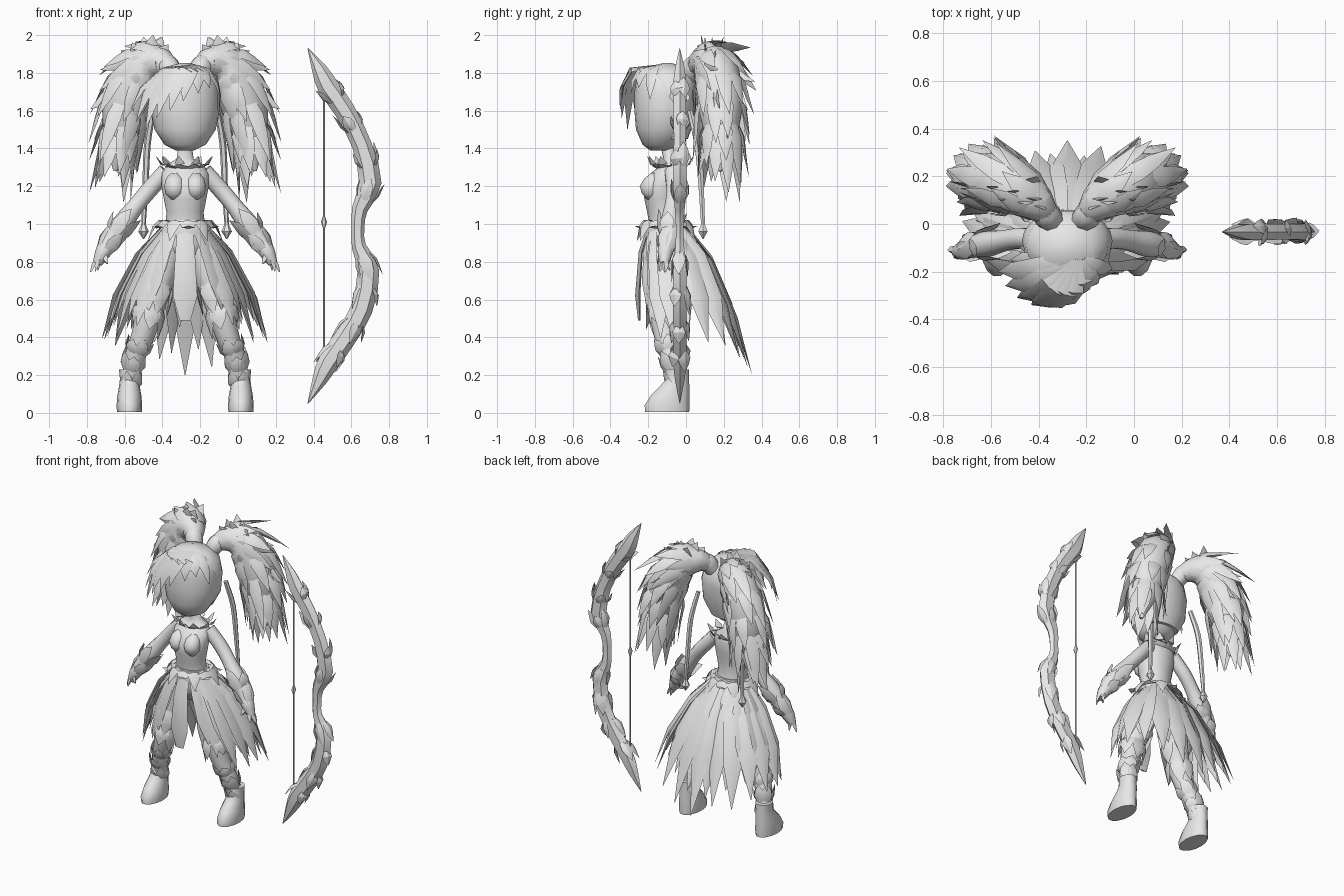
import bpy, bmesh, math, random
from mathutils import Vector as V

if "Cube" in bpy.data.objects:
    bpy.data.objects.remove(bpy.data.objects["Cube"])

random.seed(4)
CX = -0.28  # centre line of the figure
grey = bpy.data.materials.new("plain grey")
grey.diffuse_color = (0.8, 0.8, 0.8, 1)
grey.use_nodes = True
grey.node_tree.nodes["Principled BSDF"].inputs["Base Color"].default_value = grey.diffuse_color


def skin(bm, rings, caps=True):
    """Bridge successive vertex rings into a surface."""
    rows = [[bm.verts.new(p) for p in r] for r in rings]
    n = len(rows[0])
    for a, b in zip(rows, rows[1:]):
        for i in range(n):
            bm.faces.new((a[i], a[(i + 1) % n], b[(i + 1) % n], b[i]))
    if caps:
        bm.faces.new(rows[0][::-1])
        bm.faces.new(rows[-1])


def finish(bm, name, x=CX, mirror=False, angle=45):
    bmesh.ops.recalc_face_normals(bm, faces=bm.faces)
    me = bpy.data.meshes.new(name)
    bm.to_mesh(me)
    bm.free()
    ob = bpy.data.objects.new(name, me)
    bpy.context.collection.objects.link(ob)
    ob.location.x = x
    me.materials.append(grey)
    bpy.ops.object.select_all(action='DESELECT')
    ob.select_set(True)
    bpy.context.view_layer.objects.active = ob
    bpy.ops.object.shade_smooth_by_angle(angle=math.radians(angle))
    if mirror:
        ob.modifiers.new("mirror", 'MIRROR').use_mirror_merge = False
    return ob


def spline(pts, steps=3):
    """Catmull-Rom through (x, y, z, radius) points."""
    p = [V(q) for q in pts]
    p = [p[0] * 2 - p[1]] + p + [p[-1] * 2 - p[-2]]
    out = []
    for i in range(1, len(p) - 2):
        a, b, c, d = p[i - 1:i + 3]
        for k in range(steps):
            t = k / steps
            out.append((b * 2 + (c - a) * t + (a * 2 - b * 5 + c * 4 - d) * t * t
                        + (b * 3 - a - c * 3 + d) * t ** 3) * 0.5)
    return out + [p[-2]]


def frames(path):
    """Position, radius, tangent and two cross axes along a path."""
    res = []
    for i, q in enumerate(path):
        t = (path[min(i + 1, len(path) - 1)].xyz - path[max(i - 1, 0)].xyz).normalized()
        u = t.cross(V((0, 1, 0))).normalized()
        res.append((q.xyz, max(q.w, 0.002), t, u, t.cross(u)))
    return res


def tube(bm, path, n=10, flat=1):
    skin(bm, [[p + (u * math.cos(a) + v * math.sin(a) * flat) * r
               for a in (k * math.tau / n for k in range(n))]
              for p, r, t, u, v in frames(path)])


def loft(bm, rows, n=16, x=0, caps=True):
    """Horizontal ellipses given as (y, z, rx, ry)."""
    skin(bm, [[V((x + rx * math.cos(k * math.tau / n), y + ry * math.sin(k * math.tau / n), z))
               for k in range(n)] for y, z, rx, ry in rows], caps)


def blade(bm, pts, width, out, shape=(0.6, 1, 0.75, 0.02), thick=0.3):
    """Pointed leaf with a ridge on the outer side."""
    pts = [V(p) for p in pts]
    rings = []
    for i, p in enumerate(pts):
        t = (pts[min(i + 1, len(pts) - 1)] - pts[max(i - 1, 0)]).normalized()
        s = t.cross(out).normalized()
        o = s.cross(t)
        w = width * shape[i]
        rings.append([p + s * w, p + o * w * thick, p - s * w, p - o * w * thick * 0.4])
    skin(bm, rings)


def ruffle(bm, path, stations, n, length, width, flare, flat=1, top=1.99):
    """Rows of blades growing along a tube."""
    fr = frames(path)
    for j, s in enumerate(stations):
        p, r, t, u, v = fr[s]
        for k in range(n):
            a = (k + 0.5 * (j % 2) + random.uniform(-.25, .25)) * math.tau / n
            d = u * math.cos(a) + v * math.sin(a) * flat
            L = length * random.uniform(0.65, 1.25)
            f = flare * random.uniform(0.4, 1.3)
            q = [p + d * r * 0.75 - t * L * 0.15, p + d * (r + f * 0.25) + t * L * 0.25,
                 p + d * (r + f * 0.5) + t * L * 0.6, p + d * (r + f) + t * L]
            for i, c in enumerate(q):
                c.z = min(c.z - (0.03 * L * (i - 1) ** 2 if i else 0), top)
            blade(bm, q, width, d)


# head and hair cap
bm = bmesh.new()
loft(bm, [(-.14, 1.39, .05, .05), (-.13, 1.42, .11, .1), (-.12, 1.5, .162, .145), (-.11, 1.6, .182, .163),
          (-.11, 1.7, .182, .163), (-.11, 1.78, .16, .15), (-.11, 1.83, .1, .09), (-.11, 1.85, .02, .02)], 20)
finish(bm, "head")
bm = bmesh.new()
loft(bm, [(-.06, 1.45, .12, .07), (-.06, 1.55, .175, .105), (-.07, 1.68, .19, .13), (-.09, 1.78, .172, .145),
          (-.1, 1.83, .11, .1), (-.1, 1.853, .02, .02)], 20)
finish(bm, "hair_cap")

# fringe swept to one side
bm = bmesh.new()
for x, y, z, w in [(-.29, -.2, 1.6, .05), (-.26, -.26, 1.54, .05), (-.21, -.31, 1.5, .05), (-.15, -.34, 1.56, .05),
                   (-.08, -.35, 1.6, .05), (-.01, -.34, 1.65, .045), (.07, -.29, 1.69, .04), (.13, -.25, 1.72, .04),
                   (.19, -.19, 1.66, .035), (-.2, -.1, 1.5, .04), (-.24, -.15, 1.66, .04)]:
    e = V((x, y, z))
    s = V((.05 + x * .1, -.15, 1.835))
    m = V((s.x + (x - s.x) * .42, -.15 + (y + .15) * .7, 1.815))
    m2 = V((s.x + (x - s.x) * .8, -.15 + (y + .15) * .95, z + (1.81 - z) * .55))
    blade(bm, [s, m, m2, e], w, (m2 - V((0, -.1, 1.6))).normalized())
finish(bm, "fringe")

# bunched tails of hair with hair ties
bm = bmesh.new()
tail = spline([(.08, .04, 1.83, .05), (.145, .1, 1.86, .09), (.23, .155, 1.82, .12), (.31, .18, 1.64, .125),
               (.345, .185, 1.46, .085), (.37, .18, 1.28, .01)])
tube(bm, tail, 10)
ruffle(bm, tail, [3, 5, 7, 9, 11, 12], 8, .25, .042, .04)
for x, y, z in [(.12, .1, 1.99), (.17, .08, 2.0), (.22, .14, 1.99), (.13, .2, 1.99), (.28, .1, 1.96), (.34, .16, 1.92),
                (.09, .06, 1.95), (.46, .15, 1.62), (.5, .18, 1.61), (.48, .22, 1.45)]:
    b = V((.2, .13, 1.8))
    e = V((x, y, z))
    blade(bm, [b, b.lerp(e, .4), b.lerp(e, .75), e], .05, V((0, -1, .1)))
finish(bm, "hair_tail", mirror=True)
bm = bmesh.new()
tube(bm, spline([(.06, .01, 1.78, .05), (.085, .035, 1.83, .058), (.1, .06, 1.86, .05)]), 8)
finish(bm, "hair_tie", mirror=True)

# long thin braids with beads
bm = bmesh.new()
tube(bm, spline([(.17, .02, 1.6, .015), (.2, .06, 1.42, .018), (.21, .08, 1.2, .016), (.22, .09, 1.0, .012)]), 6)
tube(bm, [V(q) for q in [(.22, .09, 1.01, .006), (.22, .09, .96, .028), (.22, .09, .92, .002)]], 6)
finish(bm, "braid", mirror=True)

# torso, neck and bust
bm = bmesh.new()
loft(bm, [(-.09, .8, .1, .08), (-.1, .9, .135, .1), (-.11, 1.0, .105, .085), (-.12, 1.06, .098, .085),
          (-.125, 1.13, .112, .095), (-.125, 1.2, .125, .105), (-.1, 1.27, .125, .085), (-.08, 1.31, .1, .055),
          (-.08, 1.345, .045, .04), (-.1, 1.42, .035, .035)])
finish(bm, "torso", angle=80)
bm = bmesh.new()
loft(bm, [(-.19, 1.13, .02, .015), (-.185, 1.16, .048, .048), (-.185, 1.2, .056, .06), (-.175, 1.24, .046, .046),
          (-.165, 1.27, .02, .02)], 12, .055)
finish(bm, "bust", mirror=True, angle=80)

# leafy collar, and belt of points
bm = bmesh.new()
for k in range(9):
    a = k * math.tau / 9 + .3
    d = V((math.cos(a), math.sin(a) * .8, 0))
    b = V((0, -.085, 1.29))
    blade(bm, [b + d * .07, b + d * .1 + V((0, 0, .015)), b + d * .125 + V((0, 0, .03)),
               b + d * .155 + V((0, 0, .07))], .04, V((d.x, d.y, .8)))
finish(bm, "collar")
bm = bmesh.new()
loft(bm, [(-.105, .94, .135, .11), (-.105, .98, .138, .112), (-.11, 1.02, .112, .094)])
for k in range(12):
    a = k * math.tau / 12 + .1
    d = V((math.cos(a), math.sin(a) * .85, 0))
    b = V((0, -.105, 1.01))
    blade(bm, [b + d * .1, b + d * .135, b + d * .165 - V((0, 0, .03)),
               b + d * .2 - V((0, 0, .06 + .04 * (-1) ** k))], .045, V((d.x, d.y, .8)))
finish(bm, "belt")

# layered leaf skirt, longest at the back
bm = bmesh.new()
for n, scale, w, off in [(20, 1.0, .058, 0), (18, .86, .055, .5), (15, .68, .052, .2), (12, .48, .05, .4)]:
    for k in range(n):
        a = (k + off) * math.tau / n + math.pi / 2
        c, s = math.cos(a), math.sin(a)
        if s < -.93:
            continue  # gap for the front panel
        st = V((.11 * c, -.1 + .09 * s, .99))
        y = .02 + .33 * s if s > 0 else .02 + .26 * s
        e = V((.465 * c, y, .35 + .06 * c * c * s - (.15 * s ** 3 if s > 0 else -.12 * s * s)))
        e = st.lerp(e, scale * random.uniform(.9, 1.0) if k else scale)
        d = e - st
        m1 = st + V((d.x * .4, d.y * .4, d.z * .25))
        m2 = st + V((d.x * .76, d.y * .74, d.z * .62))
        o = V((c + random.uniform(-.35, .35), s + random.uniform(-.35, .35), .5)).normalized()
        blade(bm, [st, m1, m2, e], w, o, (.5, .95, 1, .03), .3)
finish(bm, "leaf_skirt")
bm = bmesh.new()
blade(bm, [(0, -.19, 1.0), (0, -.235, .85), (0, -.25, .62), (0, -.245, .49)], .065, V((0, -1, 0)), (.6, .8, 1, .45), .3)
finish(bm, "front_panel")

# arms, forearm cuffs and hands
bm = bmesh.new()
arm = spline([(.1, -.07, 1.28, .045), (.19, -.06, 1.18, .045), (.265, -.07, 1.09, .045), (.34, -.085, .99, .055),
              (.41, -.1, .89, .045), (.435, -.11, .85, .042), (.465, -.115, .79, .025)])
tube(bm, arm, 10)
finish(bm, "arm", mirror=True)
bm = bmesh.new()
ruffle(bm, arm[::-1], [5, 8], 5, .13, .04, .025)
finish(bm, "forearm_cuff", mirror=True)
bm = bmesh.new()
for x, y, z in [(.5, -.11, .745), (.475, -.14, .75), (.46, -.085, .755), (.41, -.15, .79)]:
    b = V((.44, -.112, .86))
    e = V((x, y, z))
    blade(bm, [b, b.lerp(e, .35), b.lerp(e, .75), e], .022, V((.8, -.3, .4)), (1, 1, .8, .2), .8)
finish(bm, "fingers", mirror=True)

# legs, knee and ankle guards, boots
bm = bmesh.new()
leg = spline([(.08, -.1, .9, .08), (.13, -.1, .75, .09), (.185, -.12, .56, .075), (.22, -.11, .42, .062),
              (.27, -.075, .28, .054), (.29, -.045, .14, .045)])
tube(bm, leg, 12)
finish(bm, "leg", mirror=True)
bm = bmesh.new()
ruffle(bm, leg, [4, 6], 6, .13, .05, .012)
ruffle(bm, leg[::-1], [0, 2, 4], 6, .1, .038, .015)
finish(bm, "leg_guards", mirror=True)
bm = bmesh.new()
loft(bm, [(-.1, .005, .066, .12), (-.1, .04, .068, .122), (-.085, .09, .064, .105), (-.06, .14, .055, .08),
          (-.045, .18, .05, .062), (-.045, .23, .055, .062)], 14, .295)
finish(bm, "boot", mirror=True)

# bow with thorny limbs
bm = bmesh.new()
half = [(.37, 1.93, .002), (.43, 1.82, .04), (.475, 1.73, .056), (.565, 1.6, .055), (.655, 1.42, .052),
        (.7, 1.22, .06), (.645, 1.08, .042), (.635, .98, .034), (.64, .88, .038), (.69, .75, .058),
        (.655, .55, .058), (.57, .4, .058), (.48, .27, .056), (.43, .17, .038), (.37, .05, .002)]
bow = spline([(x, -.033, z, r) for x, z, r in half], 2)
tube(bm, bow, 6, .7)
ruffle(bm, bow, [17, 19, 21, 23], 4, .1, .035, .018, .7)
ruffle(bm, bow[::-1], [17, 19, 21, 23], 4, .1, .035, .018, .7)
finish(bm, "bow", 0, angle=30)
bm = bmesh.new()
tube(bm, [V((.455, -.033, z, r)) for z, r in [(1.74, .006), (1.04, .006), (1.01, .016), (.98, .006), (.26, .006)]], 6)
finish(bm, "bow_string", 0)
